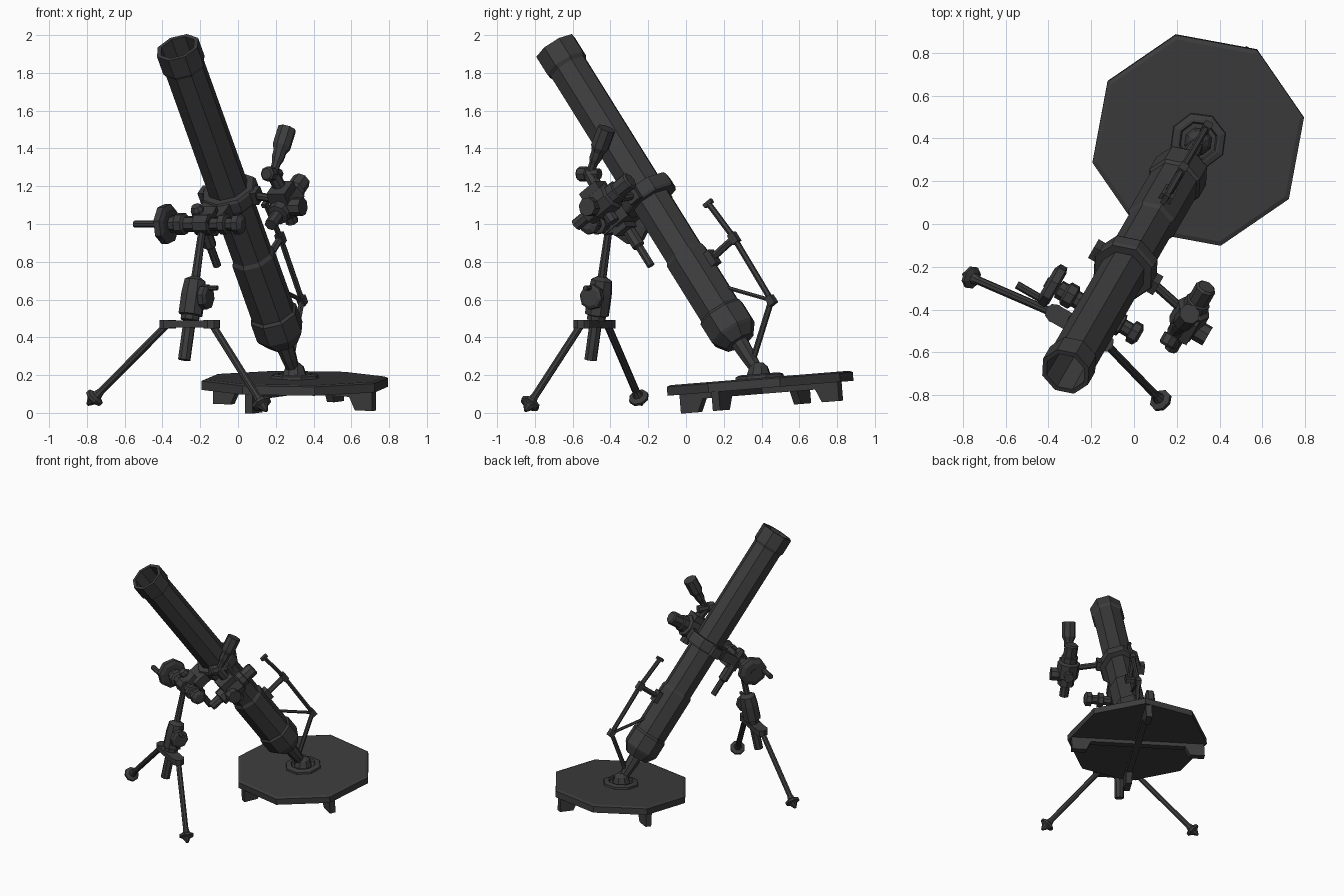
import bpy, bmesh
from math import sin, cos, pi, radians
from mathutils import Vector as V, Matrix

if "Cube" in bpy.data.objects:
    bpy.data.objects.remove(bpy.data.objects["Cube"])

dark = bpy.data.materials.new("dark_steel")
dark.diffuse_color = (0.045, 0.045, 0.045, 1)
dark.use_nodes = True
dark.node_tree.nodes["Principled BSDF"].inputs["Base Color"].default_value = dark.diffuse_color

# Barrel frame: side, normal (upper rear) and along-barrel axes from the ball joint
BALL = V((0.30, 0.385, 0.21))
MUZZLE = V((-0.32, -0.69, 1.935))
D = (MUZZLE - BALL).normalized()
S = V((0.866, -0.5, 0)).normalized()
S = (S - D * S.dot(D)).normalized()
N = D.cross(S)
FWD = V((-0.5, -0.866, 0))


def P(s, n, t):
    return BALL + S * s + N * n + D * t


def finish(name, bm):
    bmesh.ops.remove_doubles(bm, verts=bm.verts, dist=1e-5)
    bmesh.ops.recalc_face_normals(bm, faces=bm.faces)
    me = bpy.data.meshes.new(name)
    bm.to_mesh(me)
    bm.free()
    me.materials.append(dark)
    ob = bpy.data.objects.new(name, me)
    bpy.context.collection.objects.link(ob)
    return ob


def frame(origin, axis, ref):
    z = V(axis).normalized()
    ref = V(ref)
    if abs(ref.normalized().dot(z)) > 0.95:
        ref = D
    x = (ref - z * ref.dot(z)).normalized()
    m = Matrix((x, z.cross(x), z)).transposed().to_4x4()
    m.translation = origin
    return m


def lathe(name, origin, axis, prof, sides=8, ref=S, turn=0):
    """Revolve (radius, distance) pairs round an axis; ends are capped."""
    m = frame(origin, axis, ref)
    bm = bmesh.new()
    rings = []
    for r, h in prof:
        rings.append([bm.verts.new(m @ V((r * cos(turn + 2 * pi * i / sides),
                                          r * sin(turn + 2 * pi * i / sides), h)))
                      for i in range(sides)])
    for a, b in zip(rings, rings[1:]):
        for i in range(sides):
            j = (i + 1) % sides
            bm.faces.new((a[i], a[j], b[j], b[i]))
    bm.faces.new(rings[0])
    bm.faces.new(rings[-1])
    return finish(name, bm)


def rod(name, p, q, r, sides=8):
    return lathe(name, p, q - p, [(r, 0), (r, (q - p).length)], sides)


def box(name, center, size, x=S, z=D):
    bm = bmesh.new()
    m = frame(center, z, x) @ Matrix.Diagonal((*size, 1))
    bmesh.ops.create_cube(bm, size=1, matrix=m)
    return finish(name, bm)


# Barrel with breech, muzzle collar and open bore
lathe("barrel", BALL, D, [
    (.085, .20), (.125, .255), (.133, .27), (.133, .385), (.121, .40), (.121, .755), (.110, .775),
    (.110, 1.99), (.121, 2.01), (.121, 2.125), (.098, 2.125), (.094, 1.85)])
lathe("breech_neck", BALL, D, [(.033, .02), (.042, .1), (.05, .22)])
lathe("ball_joint", BALL - V((0, 0, .04)), (0, 0, 1),
      [(.066, 0), (.066, .03), (.05, .075), (.022, .098)])

# Base plate, tilted up to the rear
UP = V((0, -sin(radians(4.6)), cos(radians(4.6))))
CEN = V((0.30, 0.39, 0.185))
lathe("base_plate", CEN, UP, [(.505, -.055), (.505, -.008), (.484, 0)],
      ref=(1, 0, 0), turn=radians(12))
lathe("ball_socket", CEN, UP, [(.135, -.01), (.13, .014), (.105, .022), (.092, .022), (.085, .008)],
      ref=(1, 0, 0), turn=radians(15))

# Crossed ribs under the plate, deep at the outer ends
for k, a in enumerate((60, 150)):
    m = frame(CEN - UP * .05, UP, (cos(radians(a)), sin(radians(a)), 0))
    prof = [(-.485, 0), (-.485, -.105), (-.38, -.105), (-.345, -.035),
            (.345, -.035), (.38, -.105), (.485, -.105), (.485, 0)]
    bm = bmesh.new()
    f = bm.faces.new([bm.verts.new(m @ V((x, -.022, z))) for x, z in prof])
    ext = bmesh.ops.extrude_face_region(bm, geom=[f])
    vs = [v for v in ext["geom"] if isinstance(v, bmesh.types.BMVert)]
    bmesh.ops.translate(bm, verts=vs, vec=m.to_3x3() @ V((0, .044, 0)))
    finish("plate_rib_%d" % (k + 1), bm)

# Firing-handle frame behind the breech
path = [P(0, .03, .09), P(0, .288, .268), P(0, .296, .668), P(0, .275, .91)]
for i in range(3):
    rod("handle_rod_%d" % (i + 1), path[i], path[i + 1], .016, 6)
box("handle_elbow", path[1], (.04, .04, .05))
box("handle_joint", path[2], (.04, .04, .06))
box("handle_tip", path[3], (.025, .055, .022))
rod("handle_strut_upper", P(0, .1, .66), path[2], .02, 6)
rod("handle_strut_lower", P(0, .1, .49), path[1], .011, 6)
box("strut_foot", P(0, .125, .66), (.06, .04, .085))

# Barrel clamp and recoil cylinder
lathe("clamp_ring", BALL, D, [(.115, 1.12), (.15, 1.12), (.157, 1.135), (.157, 1.19),
                              (.148, 1.205), (.115, 1.205)])
for sgn in (-1, 1):
    box("clamp_lug", P(sgn * .145, 0, 1.16), (.06, .07, .075))
box("clamp_bracket", P(-.02, -.175, 1.16), (.17, .12, .07))
box("clamp_saddle", P(-.03, -.235, 1.16), (.11, .09, .13))
lathe("recoil_cylinder", P(-.07, -.235, 0), D,
      [(.022, .87), (.022, .99), (.036, 1.0), (.036, 1.24), (.025, 1.26)])

# Traverse screw across the bipod head, with handwheel
TN, TT = -.288, 1.18
lathe("traverse_screw", P(0, TN, TT), S, [
    (.025, -.29), (.025, -.225), (.045, -.22), (.045, -.19), (.06, -.18), (.06, -.14), (.042, -.13),
    (.042, -.07), (.058, -.065), (.058, .02), (.036, .025), (.036, .08), (.056, .085),
    (.056, .12), (.036, .125), (.036, .165), (.055, .17), (.055, .205), (.03, .22)])
lathe("traverse_wheel", P(-.25, TN, TT), S,
      [(.075, -.035), (.108, -.02), (.108, .015), (.08, .025)])
rod("traverse_crank", P(-.27, TN, TT) + FWD * .08, P(-.40, TN, TT) + FWD * .08, .019)
box("traverse_nut", P(.0, TN + .02, TT), (.06, .1, .09))

# Elevating column and gear box
C0, C1 = V((-.285, -.505, .28)), V((-.185, -.405, 1.0))
CA = (C1 - C0).normalized()
lathe("elevating_column", C0, CA, [
    (.034, 0), (.034, .21), (.05, .215), (.052, .24), (.066, .245), (.066, .36), (.058, .43),
    (.04, .44), (.024, .45), (.02, .74)])
HUB = C0 + CA * .34
rod("elevating_shaft", HUB, HUB + S * .09, .035)
lathe("elevating_wheel", HUB + S * .075, S, [(.045, -.02), (.067, -.012), (.067, .018), (.05, .028)])
rod("elevating_crank", HUB + S * .08 + V((0, 0, .048)), HUB + S * .15 + V((0, 0, .048)), .013)

# Leg yoke, legs and feet
YC = V((-.255, -.485, .47))
box("leg_yoke", YC, (.29, .085, .038), S, (0, 0, 1))
for nm, sgn, foot in (("left", -1, V((-.76, -.25, .08))), ("right", 1, V((.125, -.825, .05)))):
    top = YC + S * .135 * sgn
    rod(nm + "_leg", top, foot, .02)
    rod(nm + "_leg_hinge", top - V((0, 0, .022)), top + V((0, 0, .022)), .045)
    lathe(nm + "_foot", foot, foot - top,
          [(.02, -.05), (.028, -.02), (.054, -.008), (.054, .008), (.03, .02), (.008, .055)])

# Sight: arm, body, knobs and eyepiece
SC = V((.26, -.43, 1.12))
rod("sight_arm", P(.14, 0, 1.16), SC, .022)
lathe("sight_body", SC, N, [
    (.034, -.215), (.034, -.13), (.06, -.125), (.06, -.07), (.082, -.06), (.082, .05),
    (.06, .06), (.06, .10), (.05, .105), (.05, .185), (.04, .195)])
rod("sight_side_knob", SC - N * .05, SC - N * .05 + S * .12, .05)
box("sight_mount", SC + D * .05 - N * .02, (.11, .12, .11))
rod("sight_lower_knob", SC - N * .02, SC - N * .02 - D * .12, .035)
HEAD = V((.185, -.51, 1.265))
rod("sight_neck", SC, HEAD, .035)
BACK = V((.5, .866, .0))
lathe("sight_head", HEAD, BACK, [(.03, -.07), (.04, -.06), (.04, -.015), (.03, -.01), (.03, .06)])
EYE = V((.26, -.42, 1.505))
lathe("sight_eyepiece", HEAD, EYE - HEAD, [
    (.022, 0), (.024, .06), (.034, .09), (.036, .13), (.05, .16), (.05, (EYE - HEAD).length)])
